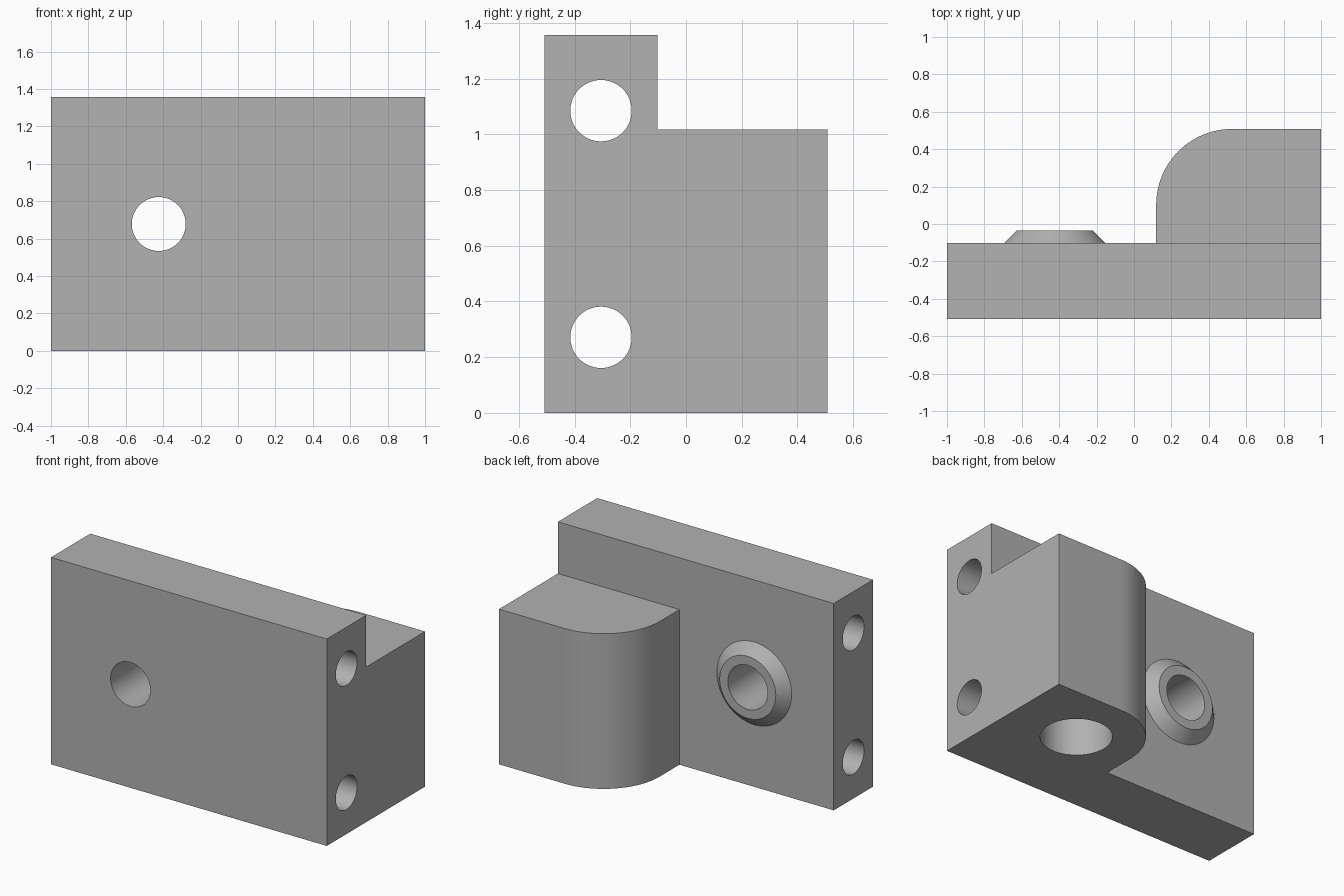
import bpy
import bmesh
import math
from mathutils import Matrix, Vector

cube = bpy.data.objects.get("Cube")
if cube:
    bpy.data.objects.remove(cube, do_unlink=True)

U = 1 / 59            # model unit: overall size 118 x 60 x 80
LEN, DEPTH, HEIGHT = 118 * U, 60 * U, 80 * U
FRONT, BACK = -DEPTH / 2, DEPTH / 2
PLATE_BACK = FRONT + 24 * U
BLOCK_LEFT, BLOCK_TOP, CORNER = 7 * U, 60 * U, 24 * U

grey = bpy.data.materials.new("plain grey")
grey.use_nodes = True
colour = (0.445, 0.445, 0.445, 1)
grey.diffuse_color = colour
grey.node_tree.nodes["Principled BSDF"].inputs["Base Color"].default_value = colour


def add_object(name, bm):
    bmesh.ops.recalc_face_normals(bm, faces=bm.faces)
    mesh = bpy.data.meshes.new(name)
    bm.to_mesh(mesh)
    bm.free()
    mesh.materials.append(grey)
    obj = bpy.data.objects.new(name, mesh)
    bpy.context.collection.objects.link(obj)
    return obj


def prism(name, outline, bottom, top):
    bm = bmesh.new()
    face = bm.faces.new([bm.verts.new((x, y, bottom)) for x, y in outline])
    up = bmesh.ops.extrude_face_region(bm, geom=[face])["geom"]
    bmesh.ops.translate(bm, vec=(0, 0, top - bottom),
                        verts=[v for v in up if isinstance(v, bmesh.types.BMVert)])
    return add_object(name, bm)


def cone(name, start, end, r1, r2=None):
    """Round solid between two points, r1 at the start and r2 at the end."""
    start, end = Vector(start), Vector(end)
    axis = end - start
    turn = axis.to_track_quat('Z', 'Y').to_matrix().to_4x4()
    bm = bmesh.new()
    bmesh.ops.create_cone(bm, cap_ends=True, segments=64, radius1=r1,
                          radius2=r1 if r2 is None else r2, depth=axis.length,
                          matrix=Matrix.Translation((start + end) / 2) @ turn)
    return add_object(name, bm)


def combine(target, tool, operation):
    tool.hide_render = True
    mod = target.modifiers.new(tool.name, 'BOOLEAN')
    mod.operation, mod.solver, mod.object = operation, 'EXACT', tool
    bpy.ops.object.select_all(action='DESELECT')
    bpy.context.view_layer.objects.active = target
    target.select_set(True)
    bpy.ops.object.modifier_apply(modifier=mod.name)
    bpy.data.objects.remove(tool, do_unlink=True)


# Upright plate
right, left = LEN / 2, -LEN / 2
body = prism("bracket_body", [(left, FRONT), (right, FRONT),
                              (right, PLATE_BACK), (left, PLATE_BACK)], 0, HEIGHT)

# Rear block with one large rounded corner, overlapping into the plate
cx, cy = BLOCK_LEFT + CORNER, BACK - CORNER
arc = [(cx + CORNER * math.cos(a), cy + CORNER * math.sin(a))
       for a in (math.pi / 2 * (1 + i / 24) for i in range(25))]
inner = PLATE_BACK - 10 * U
block = prism("rear_block", [(BLOCK_LEFT, inner), (right, inner), (right, BACK)] + arc,
              0, BLOCK_TOP)
combine(body, block, 'UNION')

# Tapered boss on the back of the plate
bx, bz = -25 * U, 40 * U
boss = cone("tapered_boss", (bx, PLATE_BACK - 2 * U, bz), (bx, PLATE_BACK + 4 * U, bz),
            18 * U, 12 * U)
combine(body, boss, 'UNION')

# Bore through the plate and boss
combine(body, cone("boss_bore", (bx, -1, bz), (bx, 1, bz), 8.5 * U), 'DIFFERENCE')

# Two long holes running the full length of the plate
for z in (16 * U, 64 * U):
    y = FRONT + 12 * U
    combine(body, cone("long_hole", (-2, y, z), (2, y, z), 6.5 * U), 'DIFFERENCE')

# Blind bore in the underside of the block
combine(body, cone("blind_bore", (cx, cy, -0.1), (cx, cy, 40 * U), 12.5 * U), 'DIFFERENCE')

bpy.ops.object.select_all(action='DESELECT')
body.select_set(True)
bpy.context.view_layer.objects.active = body
bpy.ops.object.shade_smooth_by_angle(angle=math.radians(30))
